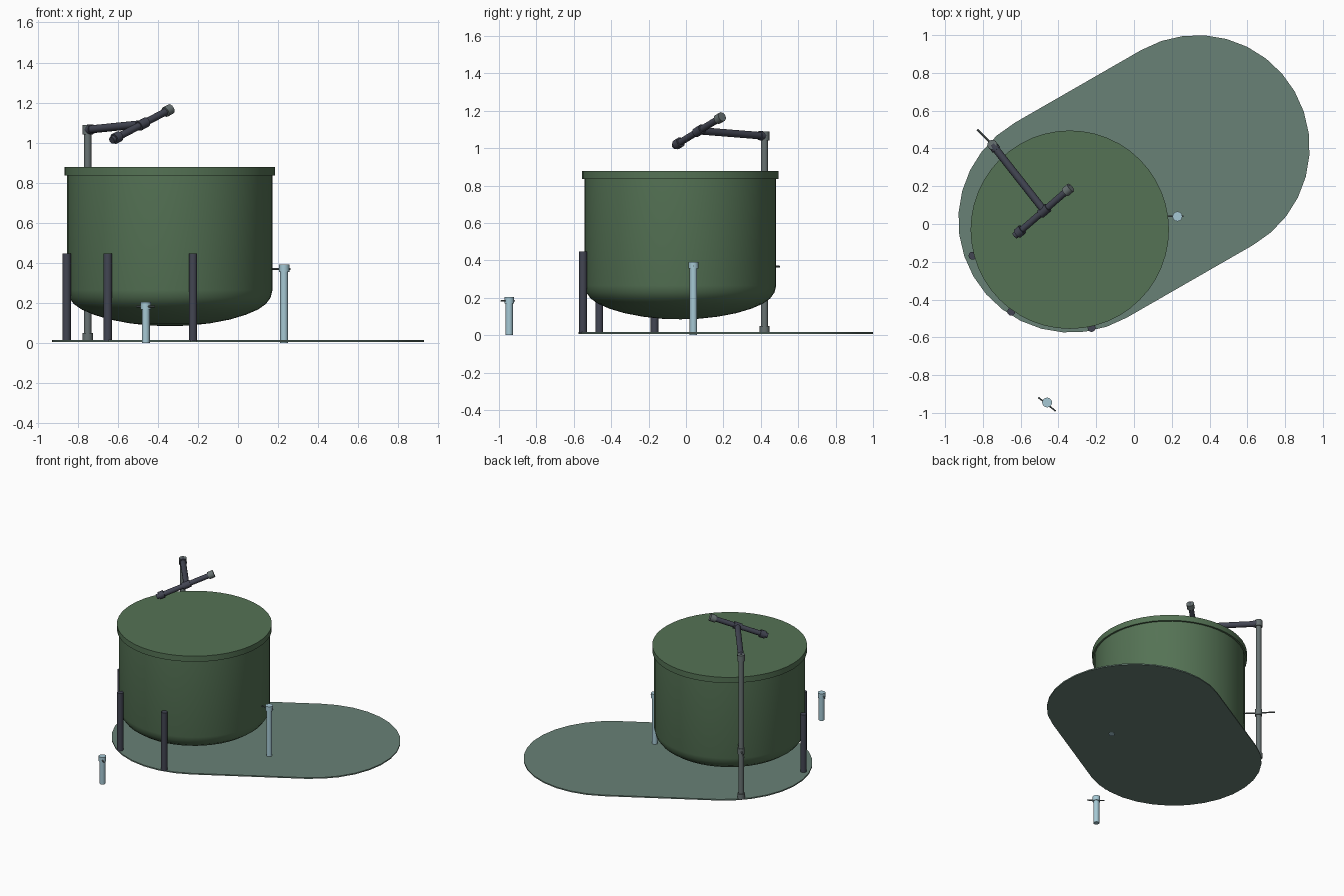
import bpy, bmesh, math
from mathutils import Vector

if "Cube" in bpy.data.objects:
    bpy.data.objects.remove(bpy.data.objects["Cube"])


def material(name, r, g, b):
    m = bpy.data.materials.new(name)
    m.diffuse_color = (r, g, b, 1)
    m.use_nodes = True
    m.node_tree.nodes["Principled BSDF"].inputs["Base Color"].default_value = m.diffuse_color
    return m


GREEN = material("tank_green", 0.09, 0.17, 0.09)
PLATE = material("plate_grey_green", 0.14, 0.22, 0.18)
DARK = material("dark_steel", 0.055, 0.06, 0.085)
GREY = material("pipe_grey", 0.14, 0.17, 0.17)
BLUE = material("pale_blue", 0.38, 0.58, 0.66)


def finish(bm, name, mat):
    bmesh.ops.recalc_face_normals(bm, faces=bm.faces)
    me = bpy.data.meshes.new(name)
    bm.to_mesh(me)
    bm.free()
    ob = bpy.data.objects.new(name, me)
    bpy.context.collection.objects.link(ob)
    me.materials.append(mat)
    bpy.ops.object.select_all(action='DESELECT')
    ob.select_set(True)
    bpy.context.view_layer.objects.active = ob
    bpy.ops.object.shade_smooth_by_angle(angle=math.radians(35))
    return ob


def rod(name, a, b, r, mat, sides=16):
    """Capped cylinder running from point a to point b."""
    a, b = Vector(a), Vector(b)
    bm = bmesh.new()
    bmesh.ops.create_cone(bm, cap_ends=True, segments=sides, radius1=r, radius2=r,
                          depth=(b - a).length)
    bmesh.ops.rotate(bm, verts=bm.verts,
                     matrix=Vector((0, 0, 1)).rotation_difference(b - a).to_matrix())
    bmesh.ops.translate(bm, verts=bm.verts, vec=(a + b) / 2)
    return finish(bm, name, mat)


def lathe(name, profile, centre, mat, sides=48):
    """Spin a (radius, height) profile around a vertical axis."""
    bm = bmesh.new()
    vs = [bm.verts.new((r, 0, z)) for r, z in profile]
    es = [bm.edges.new(p) for p in zip(vs, vs[1:])]
    bmesh.ops.spin(bm, geom=vs + es, cent=(0, 0, 0), axis=(0, 0, 1),
                   angle=math.tau, steps=sides)
    bmesh.ops.remove_doubles(bm, verts=bm.verts, dist=1e-4)
    bmesh.ops.translate(bm, verts=bm.verts, vec=(centre[0], centre[1], 0))
    return finish(bm, name, mat)


# Ground plate: rounded slot joining two circles
bm = bmesh.new()
C0, C1, R = Vector((-0.335, 0.02)), Vector((0.335, 0.405)), 0.595
heading = math.atan2(C1.y - C0.y, C1.x - C0.x)
outline = []
for c, start in ((C1, heading - math.pi / 2), (C0, heading + math.pi / 2)):
    for i in range(17):
        t = start + math.pi * i / 16
        outline.append(bm.verts.new((c.x + R * math.cos(t), c.y + R * math.sin(t), 0.007)))
face = bm.faces.new(outline)
ext = bmesh.ops.extrude_face_region(bm, geom=[face])
bmesh.ops.translate(bm, vec=(0, 0, 0.009),
                    verts=[v for v in ext['geom'] if isinstance(v, bmesh.types.BMVert)])
finish(bm, "ground_plate", PLATE)

# Tank: dished bottom, straight wall, rim band and flat lid
TANK = (-0.34, -0.03)
lathe("tank", [(0, 0.085), (0.10, 0.088), (0.20, 0.099), (0.30, 0.118), (0.38, 0.142),
               (0.44, 0.168), (0.48, 0.196), (0.503, 0.228), (0.512, 0.265),
               (0.512, 0.836), (0.525, 0.836), (0.525, 0.878), (0, 0.878)], TANK, GREEN)

# Tank legs
for i, deg in enumerate((195, 234.5, 282.5)):
    x = TANK[0] + 0.533 * math.cos(math.radians(deg))
    y = TANK[1] + 0.533 * math.sin(math.radians(deg))
    rod(f"tank_leg_{i + 1}", (x, y, 0.012), (x, y, 0.447), 0.021, DARK)

# Pale standpipes with a collar and thin cross pin
for name, x, y, top, p, q in (
        ("side_standpipe", 0.23, 0.04, 0.392, (-0.06, 0.0), (0.032, 0.0)),
        ("front_standpipe", -0.46, -0.945, 0.205, (-0.047, 0.027), (0.045, -0.045))):
    rod(name, (x, y, 0), (x, y, top - 0.01), 0.02, BLUE)
    rod(name + "_collar", (x, y, top - 0.036), (x, y, top), 0.026, BLUE)
    z = top - 0.022
    rod(name + "_pin", (x + p[0], y + p[1], z), (x + q[0], y + q[1], z), 0.004, GREY, 8)

# Feed column with foot, valve collar, valve handle and top elbow
X, Y = -0.75, 0.42
rod("column", (X, Y, 0.012), (X, Y, 1.065), 0.019, GREY)
rod("column_foot", (X, Y, 0.012), (X, Y, 0.05), 0.026, GREY)
rod("valve_collar", (X, Y, 0.345), (X, Y, 0.39), 0.025, GREY)
rod("valve_handle", (X - 0.08, Y + 0.08, 0.367), (X + 0.08, Y - 0.08, 0.367), 0.005, GREY, 8)
rod("column_elbow", (X, Y, 1.04), (X, Y, 1.088), 0.026, GREY)

# Swing arm and tilted spray bar above the tank
hub = Vector((-0.475, 0.07, 1.093))
low, high = Vector((-0.63, -0.062, 1.012)), Vector((-0.335, 0.193, 1.168))
d = (high - low).normalized()
arm_start = Vector((X, Y, 1.065))
arm_dir = (hub - arm_start).normalized()
rod("swing_arm", arm_start, hub, 0.02, DARK)
rod("arm_socket", arm_start, arm_start + arm_dir * 0.035, 0.025, DARK)
rod("spray_bar", low, high, 0.018, DARK)
rod("spray_tee", hub - d * 0.028, hub + d * 0.028, 0.025, DARK)
rod("lower_nozzle", low + d * 0.018, low + d * 0.055, 0.027, DARK)
rod("upper_nozzle", high - d * 0.04, high, 0.026, GREY)
